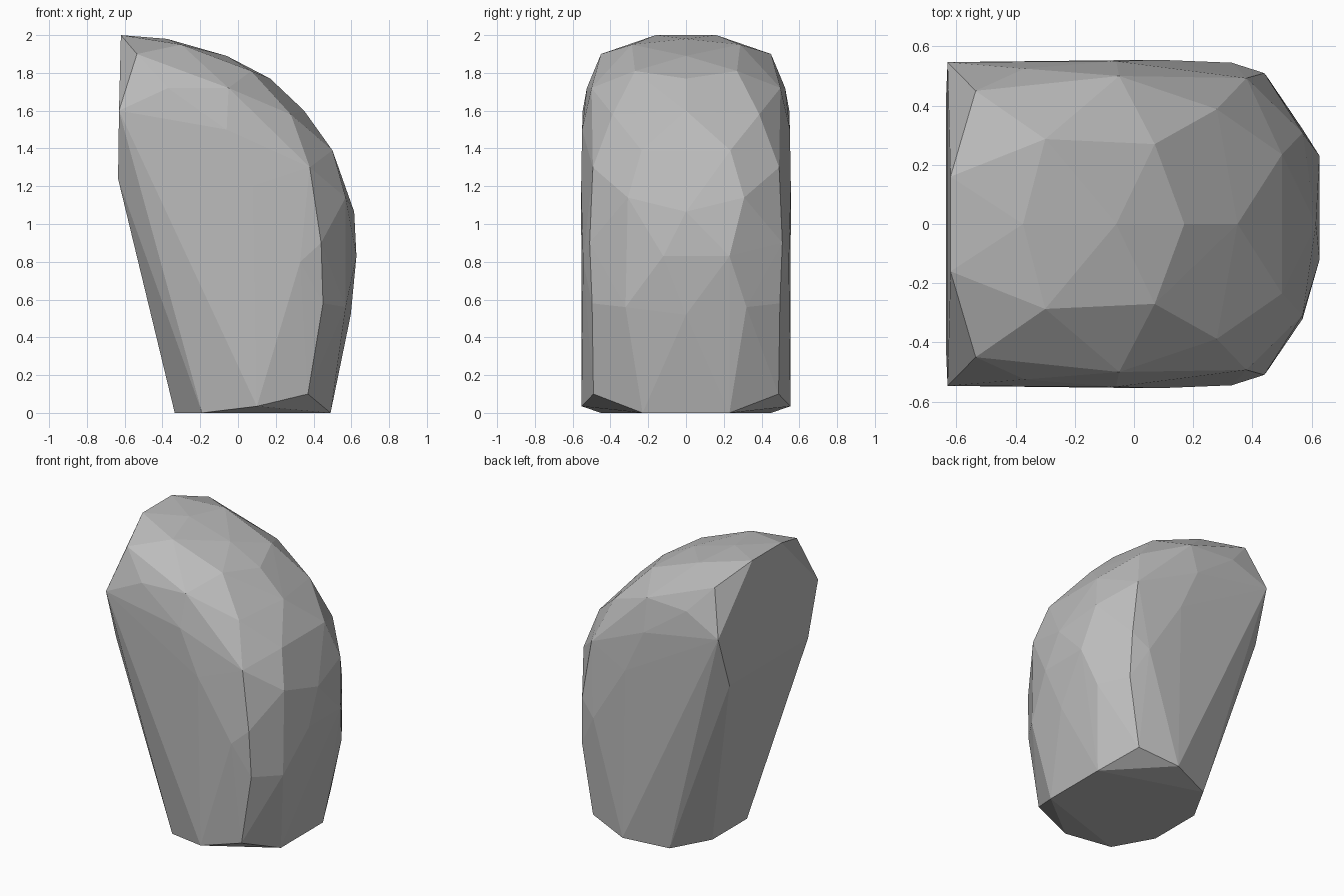
import bpy, bmesh

# Boulder outline: points on the centre line (x, z)
SPINE = [(-0.375, 1.98), (-0.06, 1.89), (0.17, 1.77), (0.35, 1.6),
         (0.615, 1.065), (0.597, 0.52)]

# Points mirrored to both sides (x, y, z)
SIDES = [
    # flat back face and its corners
    (-0.62, 0.16, 2.0), (-0.535, 0.45, 1.9), (-0.63, 0.547, 1.6),
    (-0.635, 0.43, 1.24), (-0.335, 0.19, 0.0), (-0.19, 0.45, 0.0),
    # domed top
    (-0.3, 0.287, 1.95), (-0.05, 0.5, 1.72), (-0.37, 0.525, 1.72),
    (0.07, 0.27, 1.81), (0.28, 0.388, 1.58), (0.5, 0.235, 1.39),
    # flanks
    (-0.06, 0.55, 1.5), (0.08, 0.555, 1.2), (0.33, 0.545, 0.8),
    (0.1, 0.553, 0.035), (0.38, 0.493, 1.3), (0.44, 0.51, 0.9),
    # rounded nose and foot
    (0.57, 0.308, 1.14), (0.45, 0.497, 0.58), (0.57, 0.32, 0.56),
    (0.37, 0.49, 0.1), (0.49, 0.23, 0.0),
]

# Slightly uneven bulge on the nose
NOSE = [(0.627, 0.23, 0.83), (0.627, -0.12, 0.83)]

points = [(x, 0, z) for x, z in SPINE] + NOSE
points += [(x, s * y, z) for x, y, z in SIDES for s in (-1, 1)]

# Wrap the points in a convex faceted skin
bm = bmesh.new()
for p in points:
    bm.verts.new(p)
bmesh.ops.convex_hull(bm, input=bm.verts[:])
bmesh.ops.delete(bm, geom=[v for v in bm.verts if not v.link_faces], context='VERTS')
bmesh.ops.recalc_face_normals(bm, faces=bm.faces[:])
mesh = bpy.data.meshes.new("boulder")
bm.to_mesh(mesh)
bm.free()

stone = bpy.data.materials.new("grey stone")
stone.diffuse_color = (0.5, 0.5, 0.5, 1)
mesh.materials.append(stone)
boulder = bpy.data.objects.new("boulder", mesh)
bpy.context.collection.objects.link(boulder)
